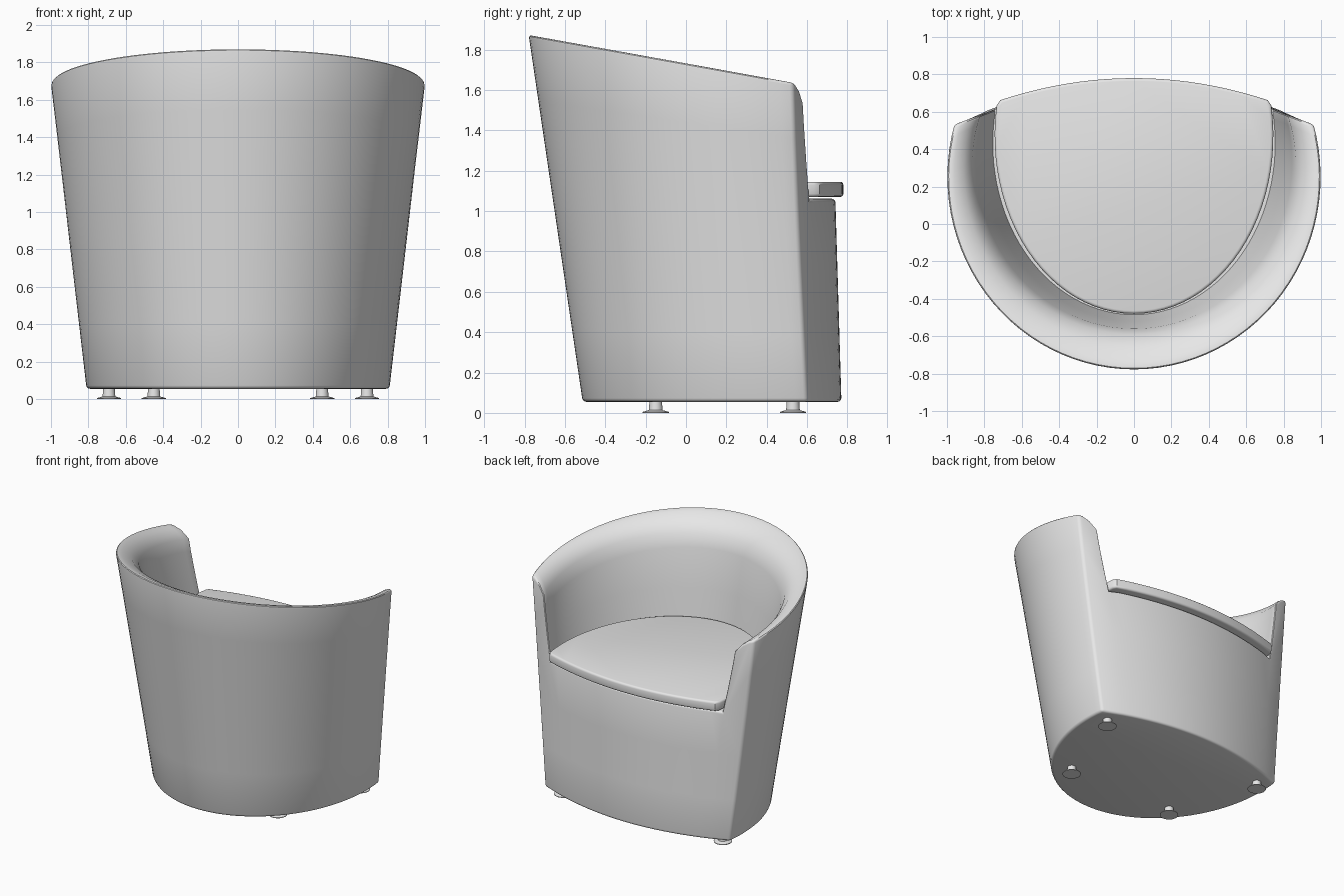
import bpy, bmesh, math

cube = bpy.data.objects.get("Cube")
if cube:
    bpy.data.objects.remove(cube)

# One plain upholstery colour
grey = bpy.data.materials.new("light grey")
grey.use_nodes = True
grey.diffuse_color = (0.8, 0.8, 0.8, 1)
grey.node_tree.nodes["Principled BSDF"].inputs["Base Color"].default_value = (0.8, 0.8, 0.8, 1)


def finish(bm, name, bevel=0.0, segments=3):
    """Round the sharp convex edges, then turn the bmesh into a smooth object."""
    bmesh.ops.recalc_face_normals(bm, faces=bm.faces)
    if bevel:
        sharp = [e for e in bm.edges if len(e.link_faces) == 2
                 and e.is_convex and e.calc_face_angle() > 0.7]
        bmesh.ops.bevel(bm, geom=sharp, offset=bevel, segments=segments,
                        profile=0.5, affect='EDGES', clamp_overlap=True)
    mesh = bpy.data.meshes.new(name)
    bm.to_mesh(mesh)
    bm.free()
    mesh.materials.append(grey)
    obj = bpy.data.objects.new(name, mesh)
    bpy.context.collection.objects.link(obj)
    bpy.ops.object.select_all(action='DESELECT')
    obj.select_set(True)
    bpy.context.view_layer.objects.active = obj
    bpy.ops.object.shade_smooth_by_angle(angle=math.radians(35))
    return obj


def front_y(x, z):
    """Gently bowed surface that cuts off the open side."""
    return 0.772 - 0.03 * z - (0.268 - 0.037 * z) * x * x


def point(layer, t):
    width, back, centre, height, slope = layer
    y = centre - (centre - back) * math.cos(t)
    return width * math.sin(t), y, height - slope * (y - back)


def end_angle(layer):
    """Angle at which a layer's outline meets the open side."""
    lo, hi = 0.8, 2.6
    for _ in range(40):
        mid = (lo + hi) / 2
        x, y, z = point(layer, mid)
        if y < front_y(x, z):
            lo = mid
        else:
            hi = mid
    return lo


# Layers: half width, back y, centre y, height at the back, slope
bottom = (0.81, -0.512, 0.45, 0.055, 0)
top = (1.0, -0.78, 0.25, 1.875, 0.18)
steps = [0, 0.2, 0.42, 0.63, 0.82, 1]
MID = 3
layers = [tuple(a + (b - a) * s for a, b in zip(bottom, top)) for s in steps]
layers += [(0.96, -0.735, 0.27, 1.86, 0.18),
           (0.91, -0.66, 0.3, 1.82, 0.18),
           (0.867, -0.59, 0.3, 1.75, 0.18),
           (0.845, -0.56, 0.33, 1.65, 0.18),
           (0.80, -0.52, 0.38, 1.35, 0.09),
           (0.755, -0.485, 0.43, 1.055, 0)]

# Tub shell: wall, rolled rim and inner wall as one loft
bm = bmesh.new()
COLS = 56
rings = []
for layer in layers:
    end = end_angle(layer)
    rings.append([bm.verts.new(point(layer, end * (2 * i / COLS - 1)))
                  for i in range(COLS + 1)])
for a, b in zip(rings, rings[1:]):
    for i in range(COLS):
        bm.faces.new((a[i], a[i + 1], b[i + 1], b[i]))

# Arm ends
for side in (0, -1):
    bm.faces.new([ring[side] for ring in rings[MID:]])

# Bowed apron under the seat
ratio = rings[-1][-1].co.x / rings[MID][-1].co.x
PARTS = 20
rows = []
for ring in rings[:MID + 1]:
    left, right = ring[-1], ring[0]
    row = [right]
    for k in range(PARTS + 1):
        if ring is rings[MID] and k in (0, PARTS):
            row.append(rings[-1][0 if k == 0 else -1])
            continue
        x = left.co.x * ratio * (2 * k / PARTS - 1)
        row.append(bm.verts.new((x, front_y(x, left.co.z), left.co.z)))
    rows.append(row + [left])
for a, b in zip(rows, rows[1:]):
    for k in range(len(a) - 1):
        bm.faces.new((a[k], a[k + 1], b[k + 1], b[k]))

# Deck below the cushion, and underside
bm.faces.new(rings[-1] + rows[-1][2:-2][::-1])
bm.faces.new(rings[0] + rows[0][1:-1][::-1])
finish(bm, "tub_shell", bevel=0.018)

# Seat cushion: rounded back, bowed front edge
bm = bmesh.new()
outline = []
for i in range(49):
    t = math.radians(100) * (i / 24 - 1)
    outline.append((0.745 * math.sin(t), 0.47 - 0.95 * math.cos(t)))
for k in range(21):
    x = 0.715 * (1 - k / 10)
    outline.append((x, 0.78 - 0.23 * x * x))
face = bm.faces.new([bm.verts.new((x, y, 1.07)) for x, y in outline])
lift = bmesh.ops.extrude_face_region(bm, geom=[face])
bmesh.ops.translate(bm, vec=(0, 0, 0.075),
                    verts=[v for v in lift["geom"] if isinstance(v, bmesh.types.BMVert)])
finish(bm, "seat_cushion", bevel=0.016)


# Feet: a short stem on a flared disc
def foot(name, x, y):
    bm = bmesh.new()
    profile = [(0, 0), (0.065, 0), (0.065, 0.005), (0.034, 0.014), (0.03, 0.07), (0, 0.07)]
    verts = [bm.verts.new((x + r, y, z)) for r, z in profile]
    edges = [bm.edges.new(pair) for pair in zip(verts, verts[1:])]
    bmesh.ops.spin(bm, geom=verts + edges, cent=(x, y, 0), axis=(0, 0, 1),
                   angle=math.tau, steps=24, use_merge=True)
    bmesh.ops.remove_doubles(bm, verts=bm.verts, dist=0.0005)
    finish(bm, name)


for label, sign in (("left", 1), ("right", -1)):
    foot("open_side_foot_" + label, sign * 0.69, 0.53)
    foot("backrest_foot_" + label, sign * 0.45, -0.15)
